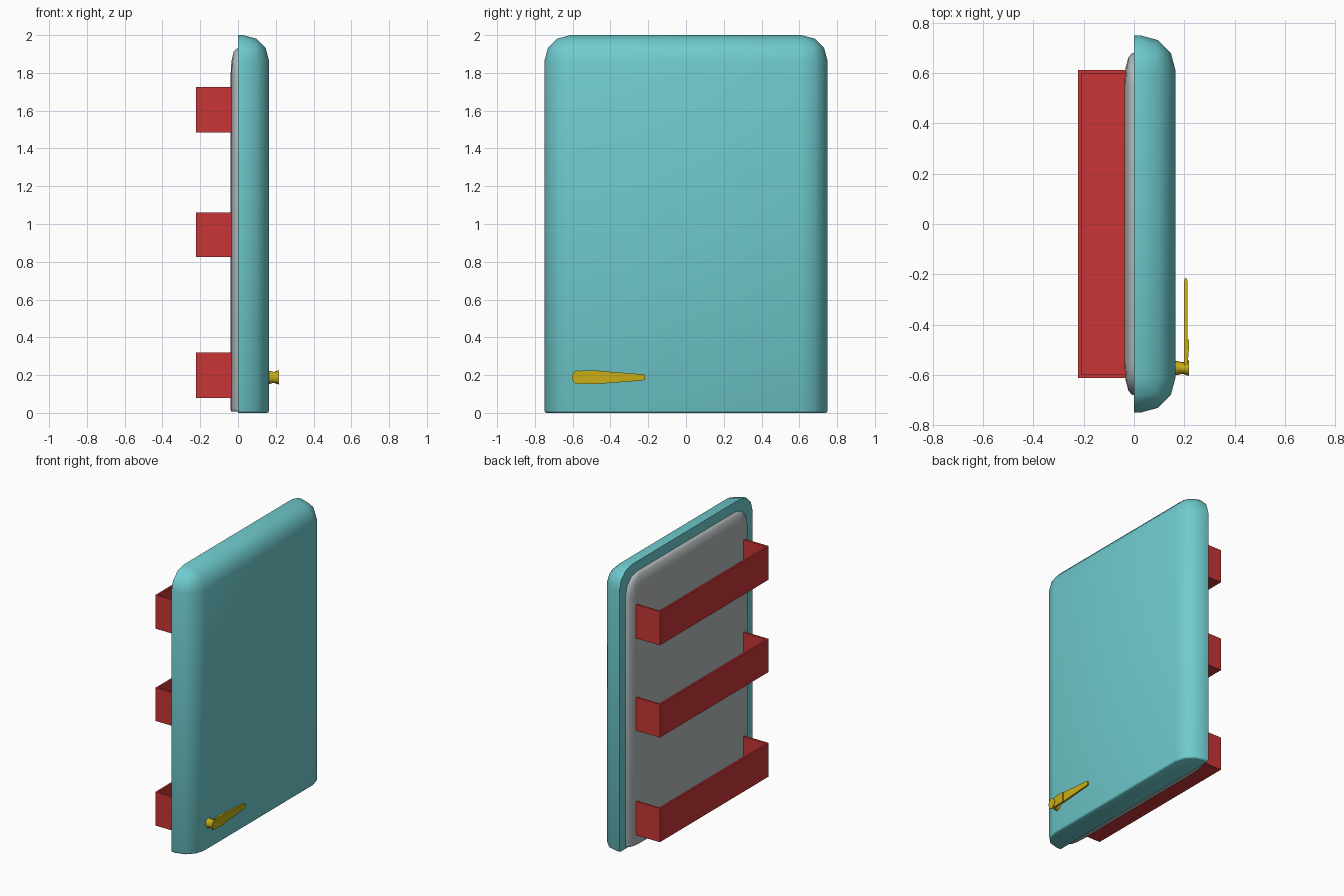
import bpy, bmesh, math
from mathutils import Matrix

if "Cube" in bpy.data.objects:
    bpy.data.objects.remove(bpy.data.objects["Cube"])


def material(name, rgb):
    m = bpy.data.materials.new(name)
    m.diffuse_color = (*rgb, 1)
    m.use_nodes = True
    m.node_tree.nodes["Principled BSDF"].inputs["Base Color"].default_value = m.diffuse_color
    return m


TEAL = material("teal enamel", (0.16, 0.60, 0.62))
GREY = material("grey lining", (0.45, 0.48, 0.48))
RED = material("red plastic", (0.58, 0.036, 0.036))
GOLD = material("gold metal", (0.58, 0.42, 0.008))


def finish(name, bm, mat, angle=35):
    bmesh.ops.recalc_face_normals(bm, faces=bm.faces)
    me = bpy.data.meshes.new(name)
    bm.to_mesh(me)
    bm.free()
    me.materials.append(mat)
    ob = bpy.data.objects.new(name, me)
    bpy.context.collection.objects.link(ob)
    bpy.ops.object.select_all(action='DESELECT')
    ob.select_set(True)
    bpy.context.view_layer.objects.active = ob
    bpy.ops.object.shade_smooth_by_angle(angle=math.radians(angle))
    return ob


def add_box(bm, lo, hi):
    size = [b - a for a, b in zip(lo, hi)]
    mid = [(a + b) / 2 for a, b in zip(lo, hi)]
    mat = Matrix.Translation(mid) @ Matrix.Diagonal((*size, 1))
    return bmesh.ops.create_cube(bm, size=1, matrix=mat)


def door_shape(name, mat, scale, lift=0.0):
    """Slab rounded on its outer face, sides and top; nearly square at the bottom."""
    bm = bmesh.new()
    add_box(bm, (0, -0.75, 0), (0.165, 0.75, 2))

    def is_round(e):
        a, b = (v.co for v in e.verts)
        m = (a + b) / 2
        outer = m.x > 0.16 and m.z > 0.01
        upper = abs(m.x - 0.0825) < 0.01 and m.z > 1.99
        return outer or upper
    bmesh.ops.bevel(bm, geom=[e for e in bm.edges if is_round(e)],
                    offset=0.138, segments=3, profile=0.5, affect='EDGES')
    low = [e for e in bm.edges if all(v.co.z < 0.001 for v in e.verts)
           and any(v.co.x > 0.001 for v in e.verts)]
    bmesh.ops.bevel(bm, geom=low, offset=0.012, segments=2, profile=0.5, affect='EDGES')
    bmesh.ops.scale(bm, vec=scale, verts=bm.verts)
    bmesh.ops.translate(bm, vec=(0, 0, lift), verts=bm.verts)
    return finish(name, bm, mat, 50)


# Outer panel and inner lining
door_shape("door_panel", TEAL, (1, 1, 1))
door_shape("inner_lining", GREY, (-0.235, 0.907, 0.961), 0.008)

# Open-topped door shelves
T = 0.014
for i, (z0, z1) in enumerate(((0.08, 0.32), (0.826, 1.062), (1.484, 1.724))):
    bm = bmesh.new()
    # U-shaped wall plan extruded up, sharing its floor
    plan = [(-0.03, -0.613), (-0.223, -0.613), (-0.223, 0.613), (-0.03, 0.613),
            (-0.03, 0.613 - T), (-0.223 + T, 0.613 - T),
            (-0.223 + T, -0.613 + T), (-0.03, -0.613 + T)]
    wall = bm.faces.new([bm.verts.new((x, y, z0)) for x, y in plan])
    ext = bmesh.ops.extrude_face_region(bm, geom=[wall], use_keep_orig=True)
    top = [g for g in ext['geom'] if isinstance(g, bmesh.types.BMVert)]
    bmesh.ops.translate(bm, vec=(0, 0, z1 - z0), verts=top)
    add_box(bm, (-0.223 + T, -0.613 + T, z0), (-0.03, 0.613 - T, z0 + T))
    finish(f"door_shelf_{i + 1}", bm, RED, 30)

# Handle post: waisted round stem standing out from the panel
bm = bmesh.new()
N = 12
rings = [[bm.verts.new((x, -0.573 + 0.82 * r * math.cos(2 * math.pi * k / N),
                        0.188 + r * math.sin(2 * math.pi * k / N))) for k in range(N)]
         for x, r in ((0.15, 0.036), (0.172, 0.034), (0.188, 0.029),
                      (0.203, 0.031), (0.212, 0.037), (0.218, 0.037))]
for a, b in zip(rings, rings[1:]):
    for k in range(N):
        bm.faces.new((a[k], a[(k + 1) % N], b[(k + 1) % N], b[k]))
bm.faces.new(rings[0])
bm.faces.new(rings[-1])
finish("handle_post", bm, GOLD)


def tapered_bar(name, sections):
    """Bar along y from (y, x_in, x_out, half_height) sections."""
    bm = bmesh.new()
    loops = [[bm.verts.new((x, y, 0.188 + s * h))
              for x, s in ((x0, -1), (x1, -1), (x1, 1), (x0, 1))]
             for y, x0, x1, h in sections]
    for a, b in zip(loops, loops[1:]):
        for k in range(4):
            bm.faces.new((a[k], a[(k + 1) % 4], b[(k + 1) % 4], b[k]))
    bm.faces.new(loops[0])
    bm.faces.new(loops[-1])
    return finish(name, bm, GOLD, 30)


# Handle lever and the raised collar at its root
tapered_bar("handle_lever", [(-0.56, 0.199, 0.212, 0.033), (-0.46, 0.199, 0.213, 0.034),
                             (-0.235, 0.199, 0.213, 0.017), (-0.216, 0.201, 0.211, 0.012)])
tapered_bar("handle_collar", [(-0.555, 0.208, 0.214, 0.036), (-0.50, 0.208, 0.218, 0.036),
                              (-0.46, 0.208, 0.218, 0.035)])
